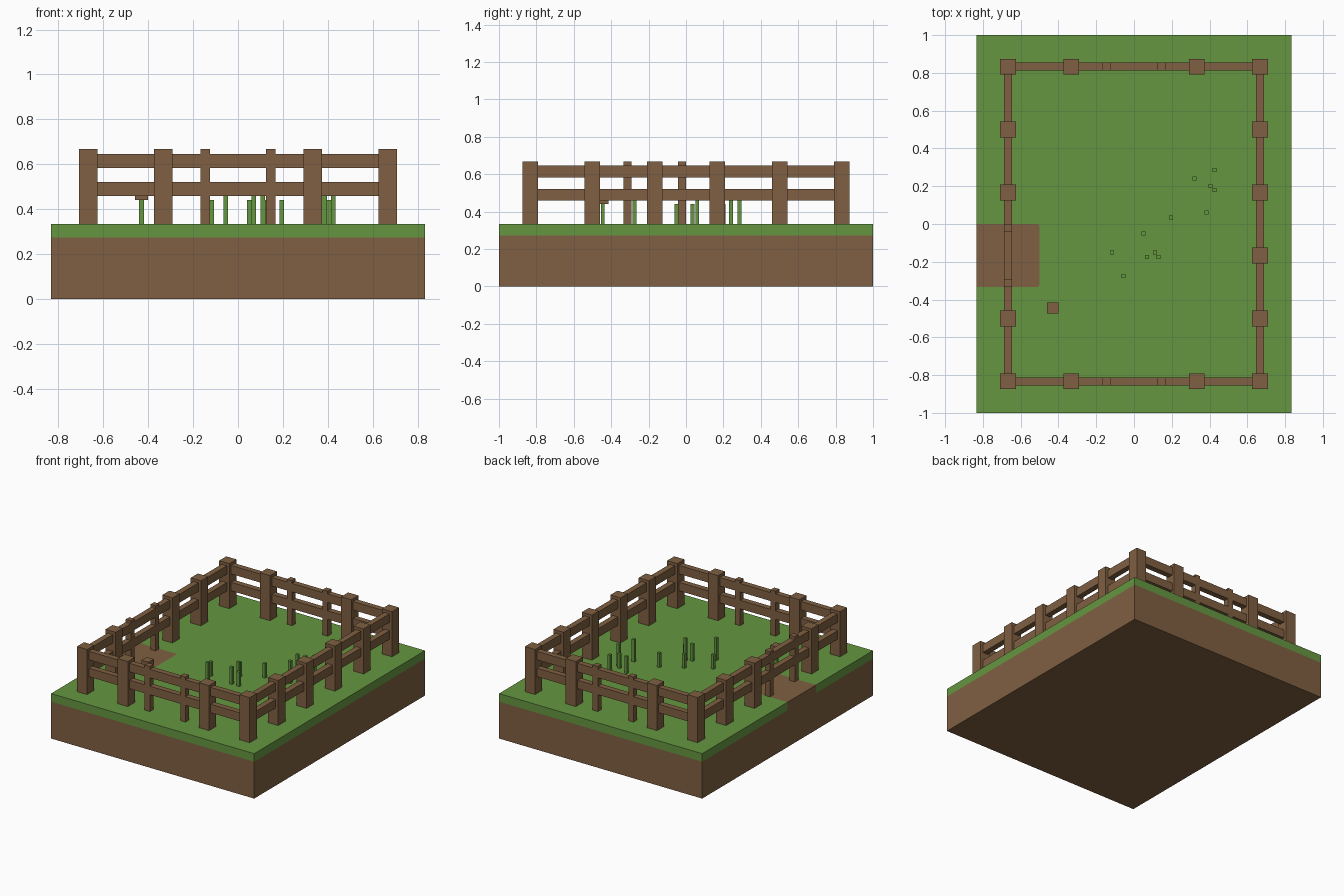
import bpy, bmesh

cube = bpy.data.objects.get("Cube")
if cube:
    bpy.data.objects.remove(cube, do_unlink=True)


def material(name, rgb):
    m = bpy.data.materials.new(name)
    m.use_nodes = True
    m.diffuse_color = (*rgb, 1)
    bsdf = next(n for n in m.node_tree.nodes if n.type == 'BSDF_PRINCIPLED')
    bsdf.inputs["Base Color"].default_value = (*rgb, 1)
    return m


BROWN = material("earthy brown", (0.214, 0.117, 0.054))
GREEN = material("grass green", (0.130, 0.305, 0.052))


def prism(name, outline, z0, z1, mat):
    """Extrude a counter-clockwise outline from z0 up to z1."""
    bm = bmesh.new()
    base = bm.faces.new([bm.verts.new((x, y, z0)) for x, y in outline])
    top = bmesh.ops.extrude_face_region(bm, geom=[base], use_keep_orig=True)
    for v in top["geom"]:
        if isinstance(v, bmesh.types.BMVert):
            v.co.z = z1
    bmesh.ops.recalc_face_normals(bm, faces=bm.faces)
    mesh = bpy.data.meshes.new(name)
    bm.to_mesh(mesh)
    bm.free()
    mesh.materials.append(mat)
    obj = bpy.data.objects.new(name, mesh)
    bpy.context.collection.objects.link(obj)
    return obj


def box(name, x, y, sx, sy, z0, z1, mat):
    a, b = sx / 2, sy / 2
    return prism(name, [(x - a, y - b), (x + a, y - b), (x + a, y + b), (x - a, y + b)], z0, z1, mat)


W, L = 0.833, 1.0            # half width and half length of the ground
SOIL, GROUND = 0.273, 0.333  # top of the soil, top of the turf
FX, FY = 0.667, 0.833        # fence lines
POST, RAIL, TOP = 0.083, 0.042, 0.667

# Ground: soil slab, turf with a notch for the dirt path at the gate
box("soil", 0, 0, 2 * W, 2 * L, 0, SOIL, BROWN)
C = 0.01
bend = [(-0.5 - C, -0.333), (-0.5, -0.333 + C), (-0.5, -C), (-0.5 - C, 0)]
prism("turf", [(-W, -L), (W, -L), (W, L), (-W, L), (-W, 0)] + bend[::-1] + [(-W, -0.333)],
      SOIL, GROUND, GREEN)
prism("dirt_path", [(-W, -0.333)] + bend + [(-W, 0)], SOIL, GROUND, BROWN)

# Corner posts
for sx in (-1, 1):
    for sy in (-1, 1):
        box("corner_post", sx * FX, sy * FY, POST, POST, GROUND, TOP, BROWN)

# Front and back fences: wide posts and slim pickets
for side, s in (("front", -1), ("back", 1)):
    for x in (-0.333, 0.333):
        box(side + "_post", x, s * FY, POST, POST, GROUND, TOP, BROWN)
    for x in (-0.146, 0.146):
        box(side + "_picket", x, s * FY, RAIL, RAIL, GROUND, TOP, BROWN)

# Side fences: the right one (-x) has a gate in place of one post
for y in (-0.5, -0.167, 0.167, 0.5):
    box("left_post", FX, y, POST, POST, GROUND, TOP, BROWN)
for y in (-0.5, 0.167, 0.5):
    box("right_post", -FX, y, POST, POST, GROUND, TOP, BROWN)
for y in (-0.312, -0.021):
    box("gate_picket", -FX, y, RAIL, RAIL, GROUND, TOP, BROWN)

# Two rails on every side
for z0, z1 in ((0.458, 0.521), (0.583, 0.646)):
    for s in (-1, 1):
        box("cross_rail", 0, s * FY, 2 * FX - POST, RAIL, z0, z1, BROWN)
        box("side_rail", s * FX, 0, RAIL, 2 * FY - POST, z0, z1, BROWN)

# Grass blades: x, y, top
blades = [(0.425, 0.285, 0.46), (0.32, 0.24, 0.46), (0.405, 0.2, 0.44), (0.425, 0.18, 0.5),
          (0.385, 0.06, 0.5), (0.195, 0.035, 0.44), (0.05, -0.05, 0.44), (-0.117, -0.152, 0.44),
          (0.07, -0.175, 0.46), (0.11, -0.152, 0.5), (0.13, -0.175, 0.44), (-0.055, -0.275, 0.5)]
for x, y, top in blades:
    box("grass_blade", x, y, 0.021, 0.021, GROUND, top, GREEN)

# Small capped plant near the gate
box("plant_stem", -0.43, -0.445, 0.021, 0.021, GROUND, 0.44, GREEN)
box("plant_cap", -0.43, -0.445, 0.06, 0.06, 0.44, 0.48, BROWN)
